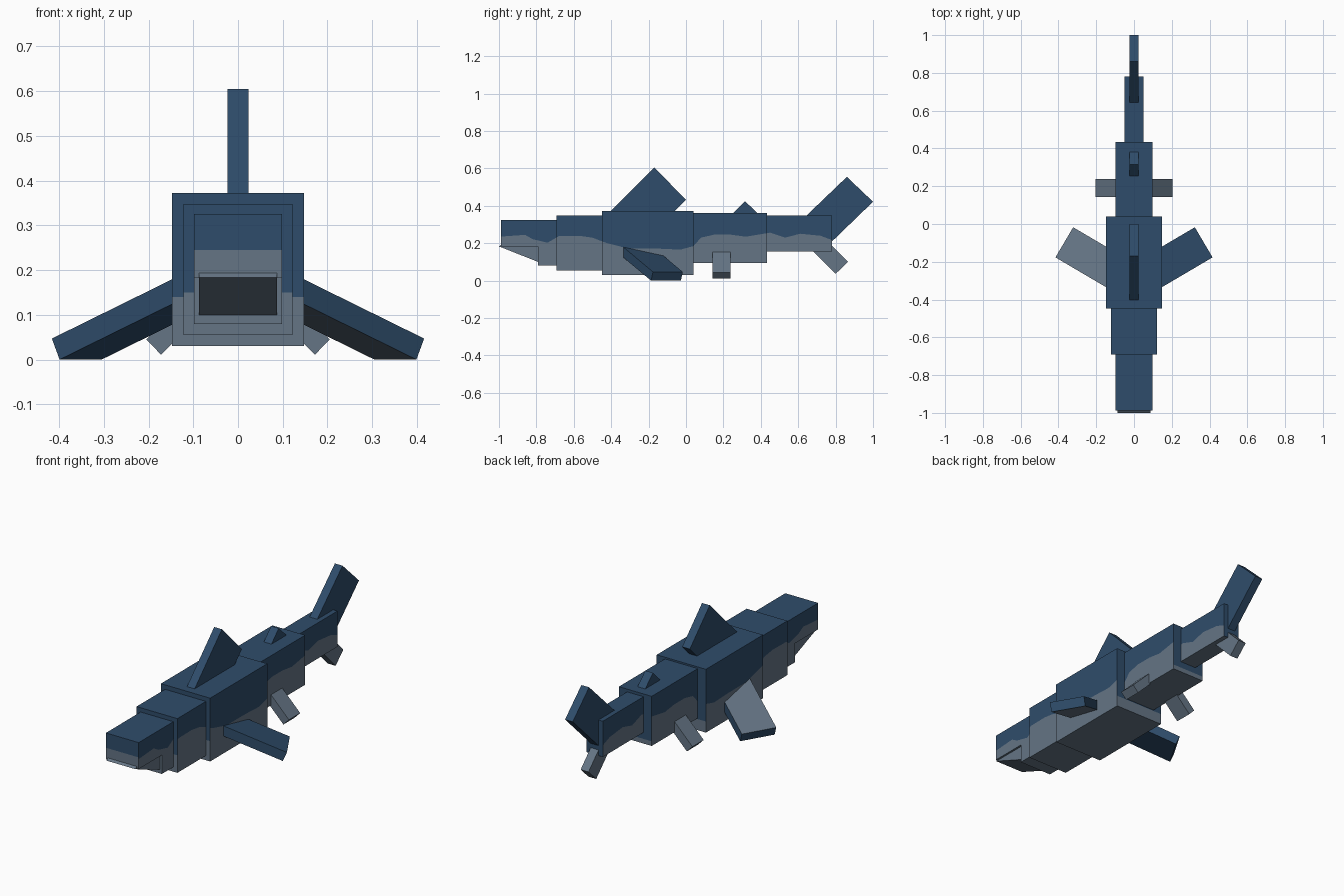
import bpy, bmesh, math
from mathutils import Matrix, Vector

cube = bpy.data.objects.get("Cube")
if cube:
    bpy.data.objects.remove(cube, do_unlink=True)


def material(name, rgb):
    m = bpy.data.materials.new(name)
    m.use_nodes = True
    m.diffuse_color = (*rgb, 1)
    bsdf = m.node_tree.nodes["Principled BSDF"]
    bsdf.inputs["Base Color"].default_value = (*rgb, 1)
    bsdf.inputs["Roughness"].default_value = 0.8
    return m


BLUE = material("deep blue", (0.028, 0.073, 0.145))
GRAY = material("belly gray", (0.130, 0.178, 0.235))


def finish(name, bm, mats):
    bmesh.ops.recalc_face_normals(bm, faces=bm.faces)
    me = bpy.data.meshes.new(name)
    bm.to_mesh(me)
    bm.free()
    for m in mats:
        me.materials.append(m)
    ob = bpy.data.objects.new(name, me)
    bpy.context.collection.objects.link(ob)
    return ob


def prism(name, loop, offset, mat):
    """Extrude a closed loop of 3D points by an offset vector."""
    bm = bmesh.new()
    f = bm.faces.new([bm.verts.new(p) for p in loop])
    ext = bmesh.ops.extrude_face_region(bm, geom=[f])
    moved = [v for v in ext["geom"] if isinstance(v, bmesh.types.BMVert)]
    bmesh.ops.translate(bm, verts=moved, vec=offset)
    return finish(name, bm, [mat])


def side_plate(name, pts, hw, mat):
    """Plate on the centre line from a (y, z) profile."""
    return prism(name, [(-hw, y, z) for y, z in pts], (2 * hw, 0, 0), mat)


# Wavy edge between back and belly colours, as (y, z)
WAVE = [(-1.0, .235), (-.86, .245), (-.82, .222), (-.74, .203), (-.68, .238),
        (-.57, .24), (-.50, .23), (-.43, .203), (-.31, .172), (-.14, .171),
        (-.03, .166), (.04, .185), (.08, .23), (.15, .246), (.24, .246),
        (.32, .235), (.45, .257), (.53, .23), (.61, .251), (.72, .24), (.80, .21)]


def wave(y):
    for (y0, z0), (y1, z1) in zip(WAVE, WAVE[1:]):
        if y0 <= y <= y1:
            return z0 + (z1 - z0) * (y - y0) / (y1 - y0)
    return WAVE[-1][1]


def segment(name, y0, y1, hw, z0, z1, front, back):
    """Body block: sides split along the wave, ends split at given heights."""
    bm = bmesh.new()

    def quad(pts, mat):
        bm.faces.new([bm.verts.new(p) for p in pts]).material_index = mat

    # top and belly
    for z, mat in ((z0, 1), (z1, 0)):
        quad([(-hw, y0, z), (hw, y0, z), (hw, y1, z), (-hw, y1, z)], mat)
    # two-tone sides
    ys = [y0] + [y for y, _ in WAVE if y0 < y < y1] + [y1]
    for x in (-hw, hw):
        for a, b in zip(ys, ys[1:]):
            quad([(x, a, z0), (x, b, z0), (x, b, wave(b)), (x, a, wave(a))], 1)
            quad([(x, a, wave(a)), (x, b, wave(b)), (x, b, z1), (x, a, z1)], 0)
    # two-tone ends
    for y, h in ((y0, front), (y1, back)):
        for lo, hi, mat in ((z0, h, 1), (h, z1, 0)):
            if hi - lo > 1e-4:
                quad([(-hw, y, lo), (hw, y, lo), (hw, y, hi), (-hw, y, hi)], mat)
    bmesh.ops.remove_doubles(bm, verts=bm.verts, dist=1e-5)
    # orient every face outward from the block centre
    c = Vector((0, (y0 + y1) / 2, (z0 + z1) / 2))
    ob = finish(name, bm, [BLUE, GRAY])
    bm = bmesh.new()
    bm.from_mesh(ob.data)
    for f in bm.faces:
        if f.normal.dot(f.calc_center_median() - c) < 0:
            f.normal_flip()
    bm.to_mesh(ob.data)
    bm.free()


# Body blocks: name, y range, half width, z range, end split heights
for args in (("snout", -.988, -.79, .098, .182, .325, .245, .24),
             ("cheeks", -.79, -.692, .098, .08, .325, .24, .2),
             ("neck", -.692, -.448, .122, .055, .348, .15, .15),
             ("main_body", -.448, .04, .147, .03, .372, .14, .09),
             ("rear_body", .04, .433, .098, .095, .363, .2, .12),
             ("tail_stem", .433, .78, .049, .155, .348, .2, .155)):
    segment(*args)

# Lower jaw wedge
side_plate("lower_jaw", [(-1, .183), (-.79, .1), (-.75, .1), (-.75, .19), (-.98, .2)],
           .087, GRAY)

# Centre-line fins
side_plate("dorsal_fin", [(-.17, .605), (0, .433), (-.27, .163), (-.44, .335)], .023, BLUE)
side_plate("rear_dorsal_fin", [(.315, .425), (.40, .345), (.33, .27), (.24, .35)], .023, BLUE)
side_plate("upper_tail_fin", [(.86, .555), (1, .422), (.76, .19), (.62, .325)], .023, BLUE)
side_plate("lower_tail_fin", [(.80, .037), (.866, .10), (.726, .24), (.66, .177)], .0235, GRAY)

# Paired fins
for side, s in (("left", 1), ("right", -1)):
    # swept, drooping pectoral fin with a gray underside
    yaw, droop = math.radians(30.5), math.radians(23)
    rot = Matrix.Rotation(yaw, 4, 'Z') @ Matrix.Rotation(droop, 4, 'Y')
    length, width, thick = .44, .185, .051
    bm = bmesh.new()
    bmesh.ops.create_cube(bm, size=1)
    bm.transform(Matrix.Translation((.369, -.097, .047)) @ rot
                 @ Matrix.Translation((-length / 2, 0, -thick / 2))
                 @ Matrix.Diagonal((length, width, thick, 1)))
    bm.transform(Matrix.Diagonal((s, 1, 1, 1)))
    bmesh.ops.recalc_face_normals(bm, faces=bm.faces)
    bm.normal_update()
    for f in bm.faces:
        f.material_index = 1 if f.normal.z < -.6 else 0
    finish(side + "_pectoral_fin", bm, [BLUE, GRAY])

    # small pelvic fin
    loop = [(s * x, .142, z) for x, z in
            ((.205, .045), (.172, .011), (.052, .131), (.085, .165))]
    prism(side + "_pelvic_fin", loop, (0, .096, 0), GRAY)
